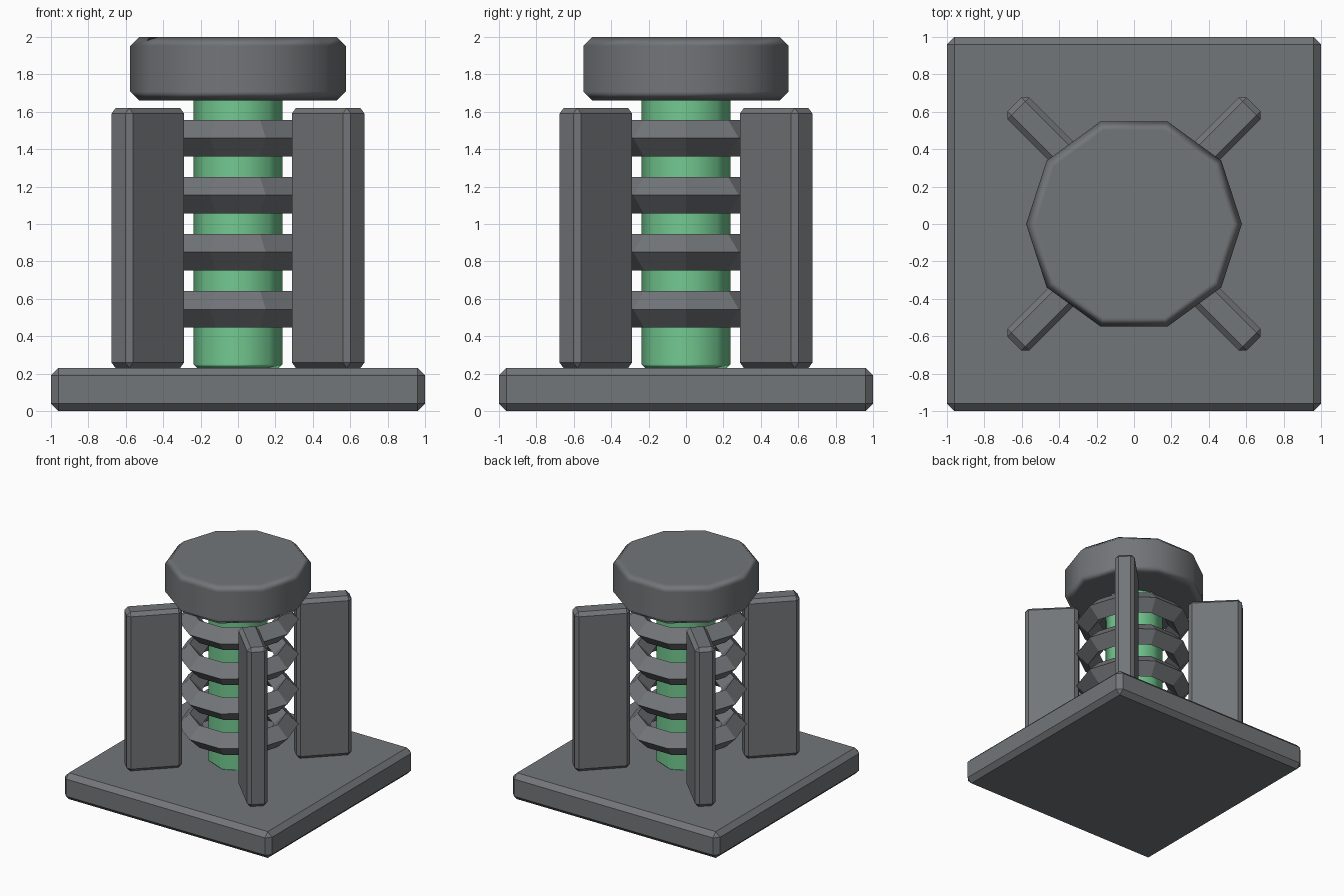
import bpy, math
from mathutils import Matrix

if "Cube" in bpy.data.objects:
    bpy.data.objects.remove(bpy.data.objects["Cube"])


def material(name, rgb):
    m = bpy.data.materials.new(name)
    m.diffuse_color = (*rgb, 1)
    m.use_nodes = True
    m.node_tree.nodes["Principled BSDF"].inputs["Base Color"].default_value = m.diffuse_color
    return m


GREY = material("dark grey", (0.17, 0.18, 0.19))
GREEN = material("green", (0.17, 0.58, 0.28))


def finish(name, mat, bevel=0, smooth=False):
    ob = bpy.context.object
    ob.name = name
    ob.data.materials.append(mat)
    if bevel:
        b = ob.modifiers.new("bevel", 'BEVEL')
        b.width = bevel
        b.segments = 1
        b.limit_method = 'ANGLE'
        b.angle_limit = math.radians(50)
    if smooth:
        for p in ob.data.polygons:
            p.use_smooth = True
        w = ob.modifiers.new("weighted", 'WEIGHTED_NORMAL')
        w.weight = 100
    return ob


def box(name, size, loc, bevel, turn=0):
    bpy.ops.mesh.primitive_cube_add(size=1)
    ob = finish(name, GREY, bevel)
    ob.data.transform(Matrix.Rotation(turn, 4, 'Z') @ Matrix.Translation(loc)
                      @ Matrix.Diagonal((*size, 1)))
    return ob


def drum(name, sides, radius, z0, z1, mat, bevel):
    bpy.ops.mesh.primitive_cylinder_add(vertices=sides, radius=radius, depth=z1 - z0)
    ob = finish(name, mat, bevel, True)
    # put a corner on the x axis
    ob.data.transform(Matrix.Translation((0, 0, (z0 + z1) / 2))
                      @ Matrix.Rotation(math.pi / 2, 4, 'Z'))
    return ob


# Square base plate
box("base_plate", (2, 2, 0.23), (0, 0, 0.115), 0.04)

# Central column and cap
drum("column", 8, 0.238, 0.23, 1.68, GREEN, 0.02)
drum("cap", 10, 0.577, 1.66, 2.0, GREY, 0.048)

# Four diamond-section rings around the column
for i in range(4):
    bpy.ops.mesh.primitive_torus_add(major_segments=10, minor_segments=4,
                                     major_radius=0.382, minor_radius=0.098,
                                     location=(0, 0, 0.544 + 0.305 * i))
    ring = finish(f"ring_{i + 1}", GREY)
    for p in ring.data.polygons:
        p.use_smooth = False

# Four diagonal fins
for i in range(4):
    box(f"fin_{i + 1}", (0.445, 0.164, 1.39), (0.682, 0, 0.925), 0.03,
        math.radians(45 + 90 * i))
